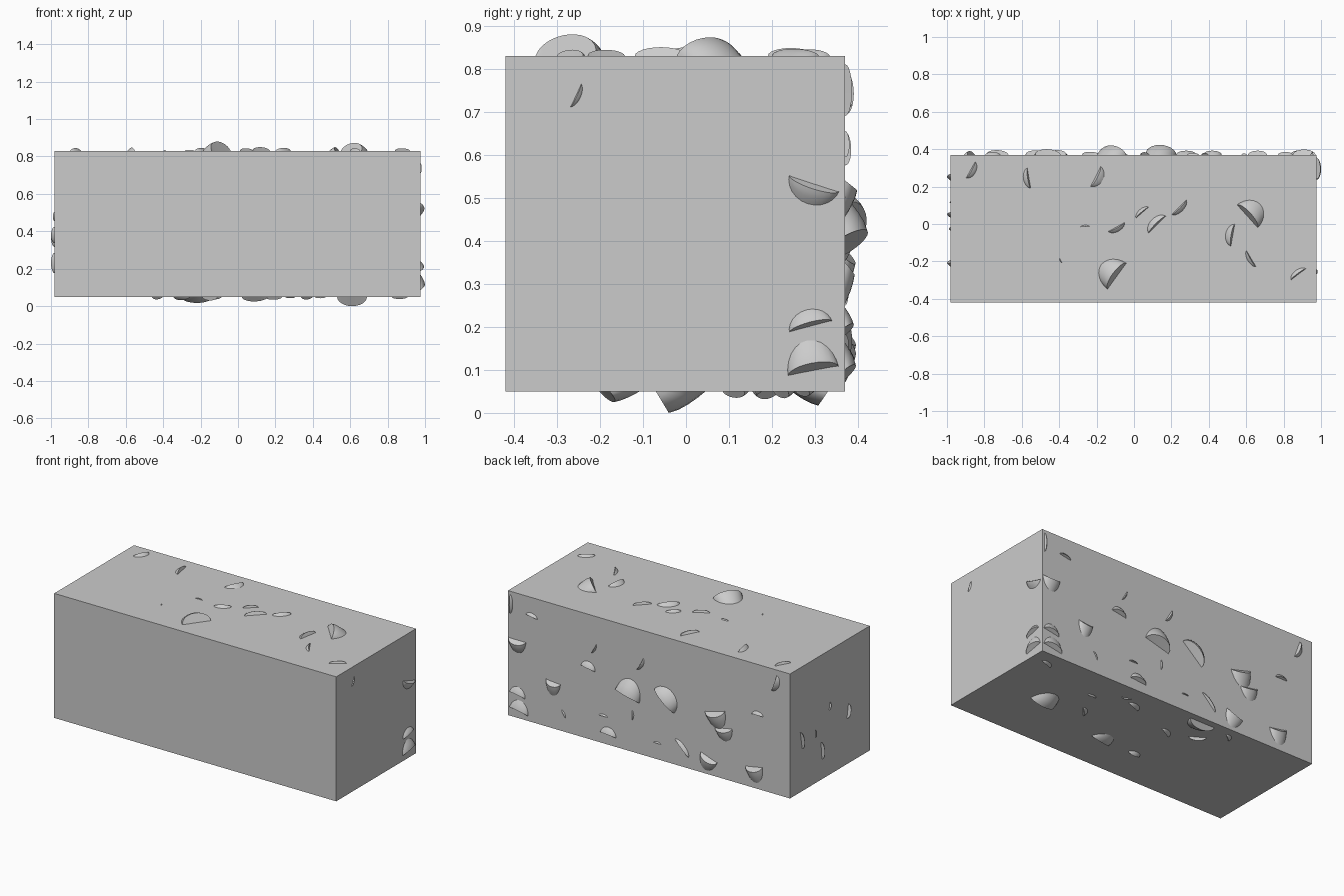
import bpy, bmesh, math
from mathutils import Vector

X0, X1, Y0, Y1, Z0, Z1 = -0.98, 0.975, -0.42, 0.37, 0.05, 0.83

# main block
bpy.ops.mesh.primitive_cube_add(size=1, location=((X0 + X1) / 2, (Y0 + Y1) / 2, (Z0 + Z1) / 2))
block = bpy.context.object
block.name = "block"
block.scale = (X1 - X0, Y1 - Y0, Z1 - Z0)


def add_chip(bm, place, u, v, ang, length, w, h):
    """Half-round stone: straight cut face on one side, curved slope on the other."""
    a = math.radians(ang)
    du, dv = (math.cos(a), math.sin(a)), (-math.sin(a), math.cos(a))

    def vert(s, t, n):
        return bm.verts.new(place(u + s * du[0] + t * dv[0], v + s * du[1] + t * dv[1], n))
    N, M = 12, 4
    rows = []
    for i in range(N + 1):
        f = math.pi * i / N
        s, k = -length / 2 * math.cos(f), math.sin(f)
        row = [vert(s, 0, -0.004)]                      # foot of the cut face
        for j in range(M + 1):                          # ridge down to the outer rim
            q = j / M
            row.append(vert(s, k * w * (0.25 + 0.75 * q),
                            k * h * (1 - q ** 1.5) - 0.004 * q))
        rows.append(row)
    for r0, r1 in zip(rows, rows[1:]):
        for j in range(M + 1):
            bm.faces.new((r0[j], r0[j + 1], r1[j + 1], r1[j]))
        bm.faces.new((r0[M + 1], r0[0], r1[0], r1[M + 1]))


def stones(name, place, data):
    bm = bmesh.new()
    for d in data:
        add_chip(bm, place, *d)
    bmesh.ops.remove_doubles(bm, verts=bm.verts, dist=1e-5)
    bmesh.ops.recalc_face_normals(bm, faces=bm.faces)
    me = bpy.data.meshes.new(name)
    bm.to_mesh(me)
    bm.free()
    ob = bpy.data.objects.new(name, me)
    bpy.context.collection.objects.link(ob)
    bpy.ops.object.select_all(action='DESELECT')
    ob.select_set(True)
    bpy.context.view_layer.objects.active = ob
    bpy.ops.object.shade_smooth_by_angle(angle=math.radians(35))


# each stone: position on the face, cut direction, length, width, height
stones("top_stones", lambda u, v, n: Vector((u, v, Z1 + n)), [
    (-0.875, 0.29, 241, 0.10, 0.035, 0.015), (-0.56, 0.245, 100, 0.11, 0.035, 0.018),
    (-0.207, 0.255, 243, 0.12, 0.05, 0.016), (-0.095, -0.015, 209, 0.10, 0.03, 0.015),
    (0.045, 0.06, 41, 0.09, 0.025, 0.014), (0.125, -0.005, 45, 0.13, 0.045, 0.02),
    (0.24, 0.09, 225, 0.11, 0.03, 0.016), (0.605, 0.04, -48, 0.165, 0.10, 0.043),
    (0.53, -0.06, 80, 0.12, 0.045, 0.02), (0.628, -0.185, 121, 0.10, 0.025, 0.014),
    (0.88, -0.27, 37, 0.10, 0.03, 0.014), (-0.09, -0.28, 54, 0.172, 0.11, 0.05),
    (-0.26, -0.015, 0, 0.05, 0.012, 0.006), (-0.39, -0.195, 120, 0.025, 0.01, 0.004)])

stones("right_stones", lambda u, v, n: Vector((X1 + n, u, v)), [
    (-0.257, 0.738, 245, 0.06, 0.016, 0.007), (0.298, 0.534, 162, 0.122, 0.055, 0.022),
    (0.29, 0.20, 15, 0.103, 0.045, 0.02), (0.296, 0.096, 11, 0.12, 0.08, 0.025)])

stones("left_stones", lambda u, v, n: Vector((X0 - n, u, v)), [
    (0.26, 0.37, 80, 0.11, 0.03, 0.02), (0.06, 0.23, 85, 0.11, 0.03, 0.02),
    (-0.02, 0.48, 100, 0.05, 0.02, 0.01), (-0.20, 0.38, 100, 0.09, 0.03, 0.02),
    (0.12, 0.36, 90, 0.05, 0.012, 0.008)])

stones("back_stones", lambda u, v, n: Vector((u, Y1 + n, v)), [
    (0.91, 0.54, 180, 0.12, 0.09, 0.028), (0.91, 0.19, 10, 0.11, 0.06, 0.02),
    (0.90, 0.09, 10, 0.13, 0.08, 0.025), (0.96, 0.75, 90, 0.12, 0.02, 0.016),
    (0.81, 0.71, 10, 0.08, 0.025, 0.015), (0.66, 0.345, 185, 0.10, 0.10, 0.022),
    (0.59, 0.16, 60, 0.05, 0.012, 0.008), (0.42, 0.49, 10, 0.10, 0.05, 0.022),
    (0.38, 0.625, 120, 0.07, 0.015, 0.01), (0.315, 0.22, 0, 0.06, 0.015, 0.01),
    (0.28, 0.11, 5, 0.11, 0.055, 0.022), (0.145, 0.39, 15, 0.17, 0.12, 0.053),
    (0.06, 0.615, 120, 0.09, 0.025, 0.014), (0.115, 0.28, 90, 0.06, 0.015, 0.008),
    (-0.11, 0.43, 41, 0.18, 0.09, 0.05), (-0.06, 0.15, 0, 0.05, 0.012, 0.008),
    (-0.23, 0.165, 45, 0.13, 0.03, 0.016), (-0.46, 0.46, 165, 0.14, 0.12, 0.03),
    (-0.52, 0.37, 170, 0.12, 0.09, 0.024), (-0.42, 0.16, 200, 0.12, 0.10, 0.025),
    (-0.73, 0.185, 170, 0.12, 0.11, 0.025), (-0.755, 0.51, 0, 0.08, 0.03, 0.014),
    (-0.87, 0.745, 110, 0.11, 0.04, 0.02)])

stones("bottom_stones", lambda u, v, n: Vector((u, v, Z0 - n)), [
    (0.61, -0.07, 0, 0.16, 0.12, 0.05), (0.09, -0.19, 10, 0.14, 0.09, 0.025),
    (0.865, 0.27, 20, 0.09, 0.03, 0.012), (0.37, 0.0, 50, 0.09, 0.03, 0.015),
    (0.44, 0.16, 0, 0.06, 0.02, 0.008), (-0.22, 0.33, 180, 0.17, 0.09, 0.033),
    (-0.13, 0.11, 30, 0.10, 0.035, 0.015), (0.19, 0.22, 20, 0.10, 0.035, 0.016),
    (-0.30, 0.19, 150, 0.10, 0.035, 0.018), (-0.43, 0.29, 40, 0.07, 0.03, 0.014),
    (0.28, 0.27, 160, 0.06, 0.015, 0.008), (-0.15, -0.18, 0, 0.08, 0.03, 0.02)])
